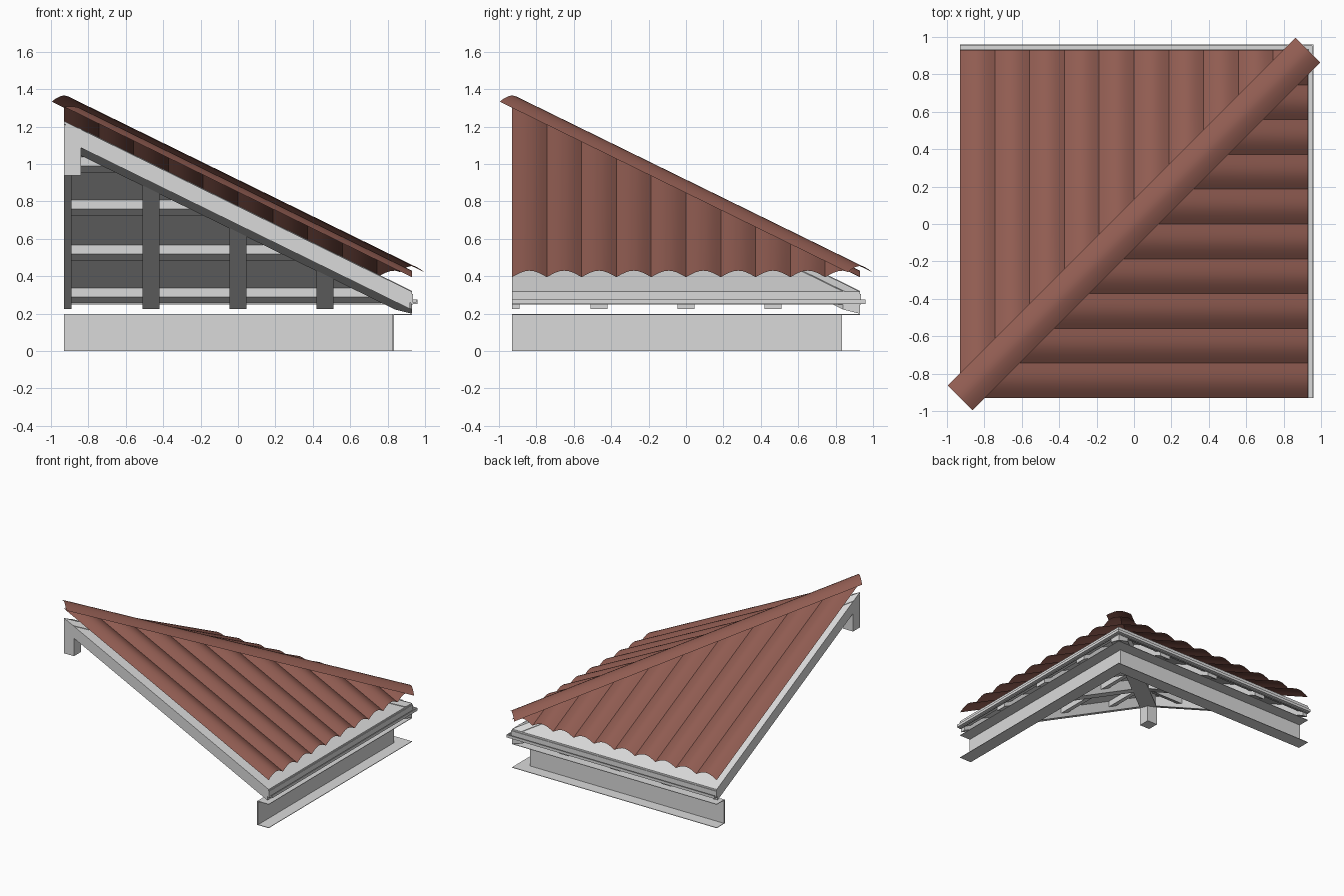
import bpy, bmesh, math

if "Cube" in bpy.data.objects:
    bpy.data.objects.remove(bpy.data.objects["Cube"])

E, S = 0.93, 0.49          # half size of the module, roof pitch


def material(name, rgb):
    m = bpy.data.materials.new(name)
    m.diffuse_color = (*rgb, 1)
    m.use_nodes = True
    m.node_tree.nodes["Principled BSDF"].inputs["Base Color"].default_value = m.diffuse_color
    return m


GREY = material("light grey", (0.70, 0.70, 0.70))
BROWN = material("roof brown", (0.28, 0.107, 0.083))


def build(name, verts, faces, mat, closed=True):
    me = bpy.data.meshes.new(name)
    me.from_pydata(verts, [], faces)
    if closed:
        bm = bmesh.new()
        bm.from_mesh(me)
        bmesh.ops.recalc_face_normals(bm, faces=bm.faces)
        bm.to_mesh(me)
        bm.free()
    me.materials.append(mat)
    ob = bpy.data.objects.new(name, me)
    bpy.context.collection.objects.link(ob)
    return ob


def both(name, verts, faces, mat, closed=True):
    """Right-hand part plus its copy mirrored across the diagonal hip."""
    a = build("right_" + name, verts, faces, mat, closed)
    b = build("back_" + name, [(y, x, z) for x, y, z in verts],
              [f[::-1] for f in faces], mat, closed)
    return a, b


def prism(name, plan, zb, zt, mat=GREY, maker=both):
    """Plan polygon extruded between two height functions."""
    n = len(plan)
    verts = [(x, y, zb(x, y)) for x, y in plan] + [(x, y, zt(x, y)) for x, y in plan]
    faces = [tuple(range(n))[::-1], tuple(range(n, 2 * n))]
    faces += [(i, (i + 1) % n, n + (i + 1) % n, n + i) for i in range(n)]
    return maker(name, verts, faces, mat)


def flat(z):
    return lambda x, y: z


def pitch(base):            # plane of the right slope
    return lambda x, y: base + S * (E - x)


def hip(base):              # plane along the diagonal
    return lambda x, y: base + S * (E - (x + y) / 2)


def smooth(ob):
    bpy.ops.object.select_all(action='DESELECT')
    ob.select_set(True)
    bpy.context.view_layer.objects.active = ob
    bpy.ops.object.shade_smooth_by_angle(angle=math.radians(35))


# corrugated roof sheets, waves run down the slope
WAVES, STEPS = 10, 8
verts, faces = [], []
N = WAVES * STEPS
for i in range(N + 1):
    y = -E + 2 * E * i / N
    z = 0.395 + 0.035 * abs(math.sin(math.pi * i / STEPS))
    verts += [(y, y, pitch(z)(y, y)), (E, y, z)]
for i in range(N):
    a = 2 * i
    faces.append((a, a + 1, a + 3, a + 2))
for ob in both("roof_sheet", verts, faces, BROWN, False):
    smooth(ob)

# arched hip cap along the diagonal
verts, faces, K = [], [], 10
for t in (-E, E):
    for k in range(K + 1):
        u = -1 + 2 * k / K
        verts.append((t + 0.066 * u, t - 0.066 * u,
                      0.455 + S * (E - t) - 0.033 * abs(u) ** 1.7))
for k in range(K):
    faces.append((k, k + 1, K + 2 + k, K + 1 + k)[::-1])
smooth(build("hip_cap", verts, faces, BROWN, False))

# deck under the sheets
prism("deck", [(-E, -E), (E, -E), (E, E)], pitch(0.303), pitch(0.318))

# rafters running down the slope, cut against the hip
for i, (y0, y1) in enumerate([(-E, -0.89), (-0.51, -0.42), (-0.045, 0.045), (0.42, 0.51)]):
    prism(f"rafter_{i}", [(y0 + 0.08, y0), (E - 0.01, y0), (E - 0.01, y1), (y1 + 0.08, y1)],
          pitch(0.22), pitch(0.304))

# purlins running along the slope, mitred at the hip
for i, x in enumerate([-0.57, -0.10, 0.39, 0.86]):
    prism(f"purlin_{i}", [(x, -E), (x + 0.07, -E), (x + 0.07, x + 0.07), (x, x)],
          pitch(0.255), pitch(0.304))

# hip beam and the post hanging under its top end
W = E - 0.09
prism("hip_beam", [(-E, -E), (-W, -E), (E, W), (E, E), (W, E), (-E, -W)],
      hip(0.20), hip(0.30), maker=build)
prism("hip_post", [(-E, -E), (-W, -E), (-W, -W), (-E, -W)],
      flat(0.94), flat(1.17), maker=build)

# gutter: floor and upturned lip
def strip(x0, x1):
    return [(x0, -E), (x1, -E), (x1, x1), (x0, x0)]


prism("fascia", strip(0.925, 0.935), flat(0.25), flat(0.305))
prism("gutter_floor", strip(0.93, 0.96), flat(0.253), flat(0.261))
prism("gutter_lip", strip(0.952, 0.96), flat(0.253), flat(0.275))

# wall band with soffit flange above and ledge below
prism("wall_band", strip(0.825, 0.835), flat(0.0), flat(0.195))
prism("soffit", strip(0.83, E), flat(0.193), flat(0.197))
prism("ledge", strip(0.83, E), flat(0.0), flat(0.004))
